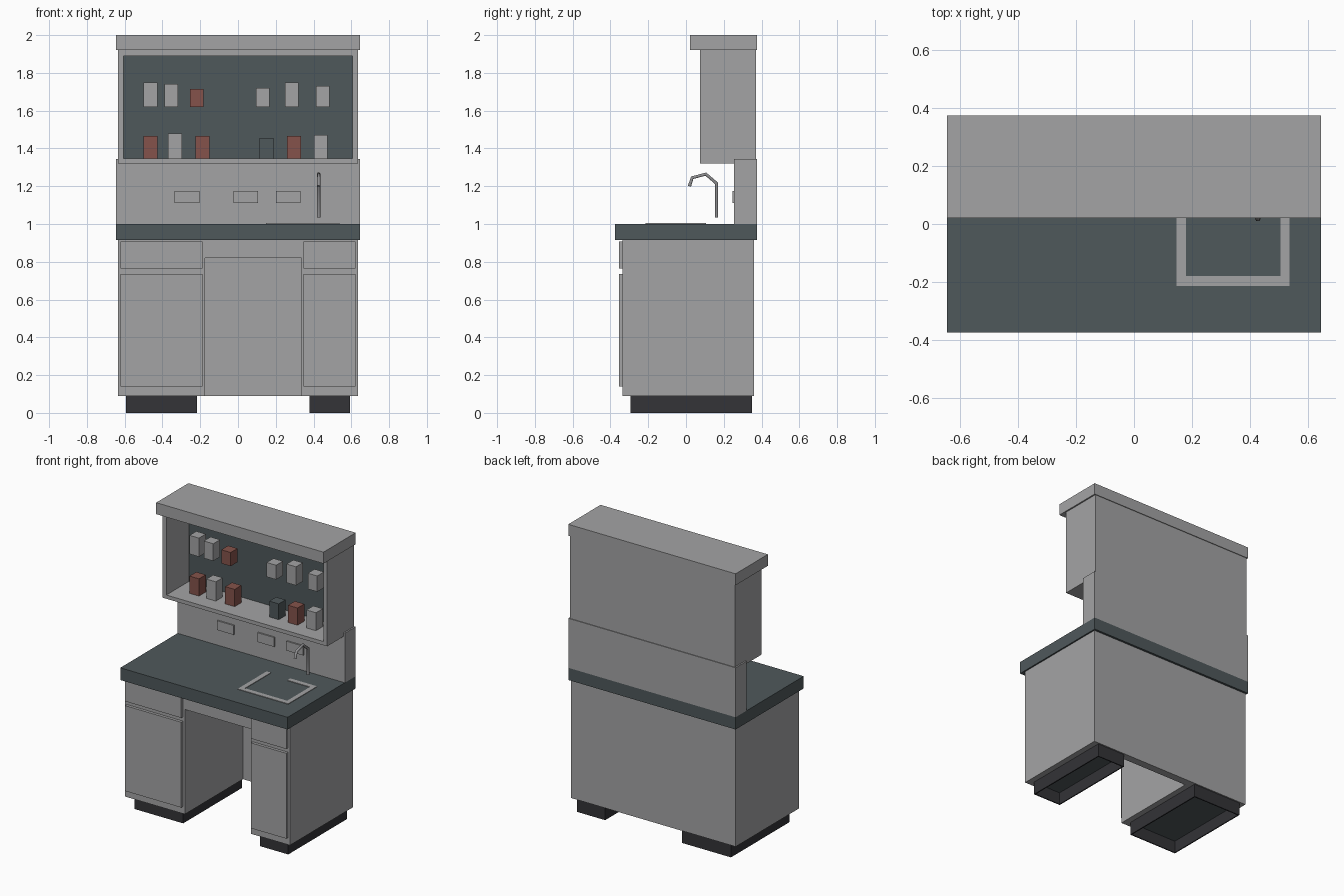
import bpy

old = bpy.data.objects.get("Cube")
if old:
    bpy.data.objects.remove(old, do_unlink=True)


def material(name, r, g, b):
    m = bpy.data.materials.new(name)
    m.use_nodes = True
    m.diffuse_color = (r, g, b, 1)
    m.node_tree.nodes["Principled BSDF"].inputs["Base Color"].default_value = (r, g, b, 1)
    return m


GREY = material("light grey", .37, .37, .375)
SLATE = material("dark slate", .078, .098, .105)
RED = material("brick red", .233, .086, .07)
BLACK = material("charcoal", .033, .033, .038)
STEEL = material("steel", .27, .27, .28)


def box(name, x, y, z, mat):
    """Box from its (min, max) range on each axis."""
    bpy.ops.mesh.primitive_cube_add(size=1, location=[sum(r) / 2 for r in (x, y, z)])
    ob = bpy.context.object
    ob.name = name
    ob.scale = [r[1] - r[0] for r in (x, y, z)]
    bpy.ops.object.transform_apply(location=False, rotation=False, scale=True)
    ob.data.materials.append(mat)
    return ob


FULL = (-.645, .645)
BODY = (-.635, .635)
KNEE = (-.175, .335)

# Base pedestals with door, drawer and hollow toe kick
for side, x0, x1 in (("right", BODY[0], KNEE[0]), ("left", KNEE[1], BODY[1])):
    box(side + "_pedestal", (x0, x1), (-.335, .36), (.09, .915), GREY)
    front = (x0 + .012, x1 - .014)
    box(side + "_door", front, (-.355, -.335), (.14, .735), GREY)
    box(side + "_drawer", front, (-.355, -.335), (.765, .907), GREY)
    a, b, t = x0 + .043, x1 - .041, .008
    for n, kx, ky in (("outer", (a, a + t), (-.295, .35)), ("inner", (b - t, b), (-.295, .35)),
                      ("front", (a, b), (-.295, -.295 + t)), ("back", (a, b), (.35 - t, .35))):
        box(side + "_toe_kick_" + n, kx, ky, (0, .09), BLACK)
    box(side + "_toe_kick_top", (a + t, b - t), (-.287, .342), (.084, .09), SLATE)

# Knee space
box("knee_back_panel", KNEE, (.305, .36), (.09, .915), GREY)
box("knee_apron", KNEE, (-.335, -.31), (.82, .915), GREY)

# Worktop and splashback
box("countertop", FULL, (-.375, .375), (.915, 1), SLATE)
box("splashback", FULL, (.255, .375), (1, 1.345), GREY)
for i, x in enumerate((-.27, .042, .265)):
    box(f"outlet_{i + 1}", (x - .065, x + .065), (.245, .255), (1.11, 1.175), GREY)

# Sink rim
for n, x, y in (("left", (.505, .537), (-.214, .105)), ("right", (.147, .18), (-.214, .105)),
                ("front", (.18, .505), (-.214, -.18)), ("back", (.33, .505), (.072, .105))):
    box("sink_rim_" + n, x, y, (1, 1.004), GREY)

# Faucet
curve = bpy.data.curves.new("faucet", "CURVE")
curve.dimensions = "3D"
curve.bevel_depth = .01
curve.bevel_resolution = 1
curve.use_fill_caps = True
path = ((.162, 1.035), (.162, 1.215), (.105, 1.264), (.033, 1.245), (.018, 1.2))
spline = curve.splines.new("POLY")
spline.points.add(len(path) - 1)
for p, (y, z) in zip(spline.points, path):
    p.co = (.427, y, z, 1)
curve.materials.append(STEEL)
bpy.context.collection.objects.link(bpy.data.objects.new("faucet", curve))

# Upper open cabinet
for side, s in (("left", 1), ("right", -1)):
    box(side + "_cabinet_side", sorted((s * .605, s * .635)), (.075, .37), (1.32, 1.92), GREY)
box("cabinet_shelf", (-.605, .605), (.075, .37), (1.32, 1.346), GREY)
box("cabinet_top", (-.605, .605), (.075, .37), (1.89, 1.92), GREY)
box("cabinet_back", (-.605, .605), (.33, .37), (1.346, 1.89), GREY)
box("cabinet_back_lining", (-.605, .605), (.322, .33), (1.346, 1.89), SLATE)
box("cabinet_cap", FULL, (.02, .375), (1.92, 2), GREY)

# Containers in two rows: left edge, height, colour
rows = {
    1.62: ((-.5, .13, GREY), (-.39, .12, GREY), (-.255, .095, RED),
           (.095, .1, GREY), (.248, .13, GREY), (.412, .11, GREY)),
    1.346: ((-.5, .12, RED), (-.37, .134, GREY), (-.225, .12, RED),
            (.115, .11, SLATE), (.26, .12, RED), (.402, .125, GREY)),
}
for z, items in rows.items():
    for i, (x, h, mat) in enumerate(items):
        row = "upper" if z > 1.5 else "lower"
        box(f"{row}_container_{i + 1}", (x, x + .073), (.18, .255), (z, z + h), mat)
